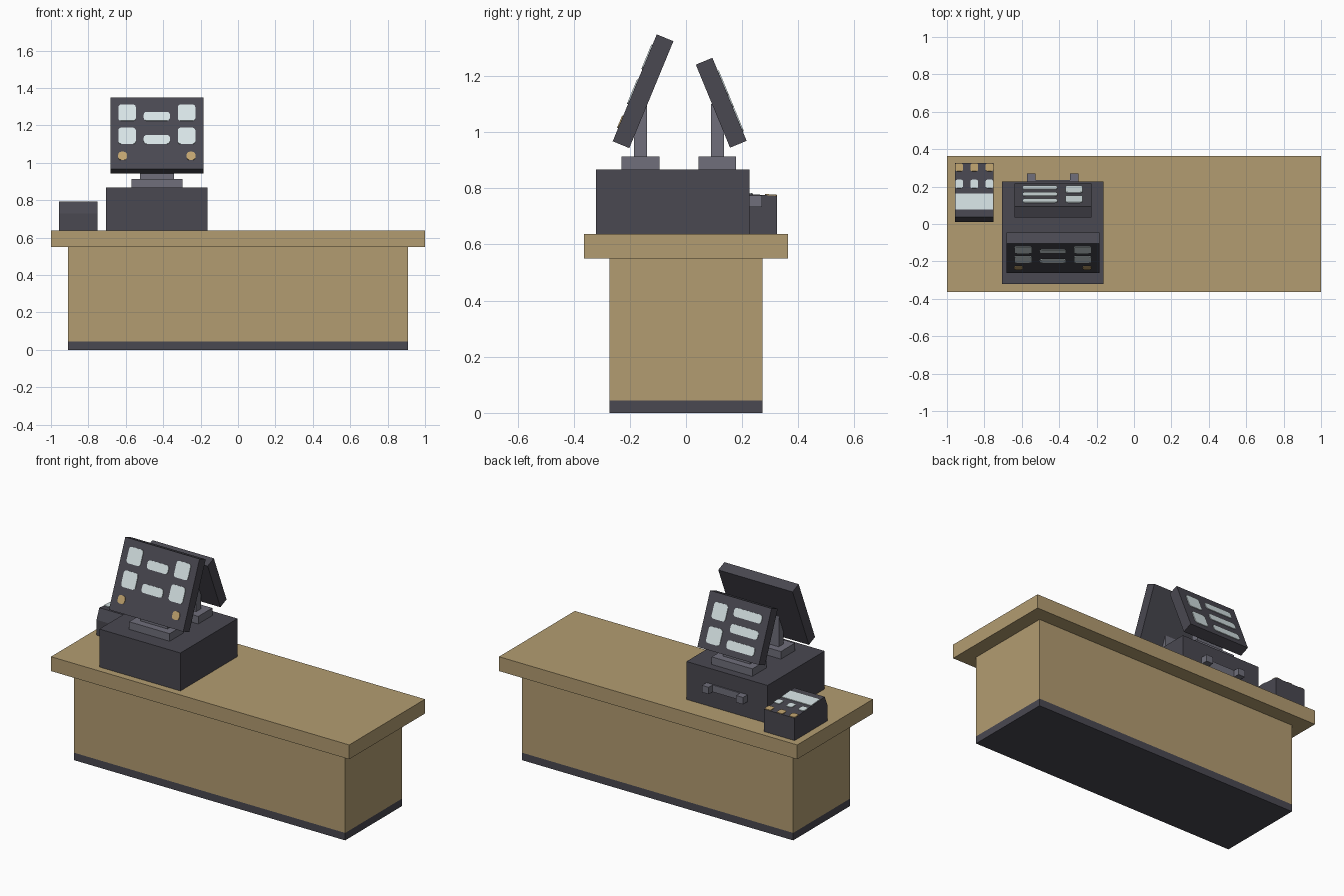
import bpy, bmesh
from math import radians, pi, cos, sin, atan2
from mathutils import Matrix, Vector

cube = bpy.data.objects.get("Cube")
if cube:
    bpy.data.objects.remove(cube, do_unlink=True)


def material(name, rgb):
    m = bpy.data.materials.new(name)
    m.use_nodes = True
    m.diffuse_color = (*rgb, 1)
    m.node_tree.nodes["Principled BSDF"].inputs["Base Color"].default_value = (*rgb, 1)
    return m


wood = material("tan wood", (0.45, 0.335, 0.165))
dark = material("dark grey", (0.067, 0.065, 0.082))
metal = material("mid grey", (0.162, 0.159, 0.198))
white = material("pale screen", (0.68, 0.775, 0.79))
amber = material("amber", (0.53, 0.37, 0.16))


def finish(bm, name, mat, frame=Matrix()):
    bmesh.ops.transform(bm, matrix=frame, verts=bm.verts)
    bmesh.ops.recalc_face_normals(bm, faces=bm.faces)
    mesh = bpy.data.meshes.new(name)
    bm.to_mesh(mesh)
    bm.free()
    mesh.materials.append(mat)
    obj = bpy.data.objects.new(name, mesh)
    bpy.context.collection.objects.link(obj)
    return obj


def box(name, mat, x, y, z, frame=Matrix()):
    """Box from three (low, high) ranges."""
    bm = bmesh.new()
    bmesh.ops.create_cube(bm, size=1)
    for v in bm.verts:
        v.co = Vector([(r[0] + r[1]) / 2 + c * (r[1] - r[0])
                       for r, c in zip((x, y, z), v.co)])
    return finish(bm, name, mat, frame)


def prism(name, mat, points, direction, frame=Matrix()):
    """Extrude a flat outline along a direction."""
    bm = bmesh.new()
    face = bm.faces.new([bm.verts.new(p) for p in points])
    out = bmesh.ops.extrude_face_region(bm, geom=[face])
    verts = [g for g in out["geom"] if isinstance(g, bmesh.types.BMVert)]
    bmesh.ops.translate(bm, vec=direction, verts=verts)
    return finish(bm, name, mat, frame)


def plate(name, mat, u, v, w, h, frame, r=0.016):
    """Thin rounded plate on the local -y side of a frame."""
    points = []
    for k, (sx, sz) in enumerate(((1, 1), (-1, 1), (-1, -1), (1, -1))):
        for step in range(4):
            a = pi / 2 * (k + step / 3)
            points.append((u + sx * (w / 2 - r) + r * cos(a), 0.001,
                           v + sz * (h / 2 - r) + r * sin(a)))
    return prism(name, mat, points, (0, -0.005, 0), frame)


def frame_at(x, y, z, lean, turn=0):
    return (Matrix.Translation((x, y, z)) @ Matrix.Rotation(turn, 4, "Z")
            @ Matrix.Rotation(-lean, 4, "X"))


# Counter
box("counter_plinth", dark, (-0.91, 0.91), (-0.273, 0.273), (0, 0.045))
box("counter_body", wood, (-0.91, 0.91), (-0.273, 0.273), (0.045, 0.55))
box("counter_top", wood, (-1, 1), (-0.363, 0.363), (0.55, 0.637))

# Cash drawer with its handle
CX = -0.434
box("cash_drawer", dark, (CX - 0.272, CX + 0.272), (-0.32, 0.227), (0.637, 0.867))
for side, label in ((-1, "right"), (1, "left")):
    hx = CX + side * 0.115
    box("handle_post_" + label, metal, (hx - 0.023, hx + 0.023), (0.22, 0.271), (0.733, 0.775))
box("handle_bar", metal, (CX - 0.1, CX + 0.1), (0.22, 0.234), (0.733, 0.775))

# Stands
for label, y in (("front", -0.162), ("rear", 0.112)):
    box(label + "_stand_base", metal, (CX - 0.136, CX + 0.136), (y - 0.067, y + 0.067), (0.867, 0.913))
    box(label + "_stand_post", metal, (CX - 0.091, CX + 0.091), (y - 0.023, y + 0.023), (0.913, 1.1))

# Tilted displays, each in its own leaning frame
LEAN, T = radians(22.4), 0.032
front = frame_at(CX, -0.153, 1.146, LEAN)
rear = frame_at(CX, 0.1255, 1.105, LEAN, pi)
box("front_display", dark, (-0.249, 0.249), (-T, T), (-0.206, 0.206), front)
box("rear_display", dark, (-0.206, 0.206), (-T, T), (-0.16, 0.16), rear)
front_face = front @ Matrix.Translation((0, -T, 0))
rear_face = rear @ Matrix.Translation((0, -T, 0))

# Front display icons
for row, v in enumerate((0.118, -0.016)):
    for side in (-1, 1):
        plate(f"front_tile_{row}_{side}", white, side * 0.159, v, 0.094, 0.094, front_face)
    plate(f"front_bar_{row}", white, 0, v - 0.021, 0.14, 0.051, front_face)
for side in (-1, 1):
    plate(f"front_button_{side}", amber, side * 0.183, -0.132, 0.047, 0.047, front_face)

# Rear display icons
for row, v in enumerate((0.062, -0.076)):
    plate(f"rear_tile_{row}", white, -0.113, v, 0.092, 0.095, rear_face)
for row in range(3):
    plate(f"rear_bar_{row}", white, 0.069, 0.085 - row * 0.092, 0.186, 0.05, rear_face)

# Card reader, a wedge with screen and keys
RX, HALF = -0.854, 0.102
profile = ((0.01, 0.637), (0.01, 0.73), (0.037, 0.793), (0.325, 0.773), (0.325, 0.637))
prism("card_reader", dark, [(RX - HALF, y, z) for y, z in profile], (2 * HALF, 0, 0))
slope = atan2(0.02, 0.288)
reader_top = frame_at(RX, 0.181, 0.783, pi / 2 - slope, pi)
plate("reader_screen", white, 0, 0.061, 0.2, 0.088, reader_top, 0.004)
for i in (-1, 0, 1):
    plate(f"reader_white_key_{i}", white, i * 0.081, -0.033, 0.041, 0.046, reader_top, 0.01)
    plate(f"reader_amber_key_{i}", amber, i * 0.081, -0.122, 0.041, 0.042, reader_top, 0.01)
